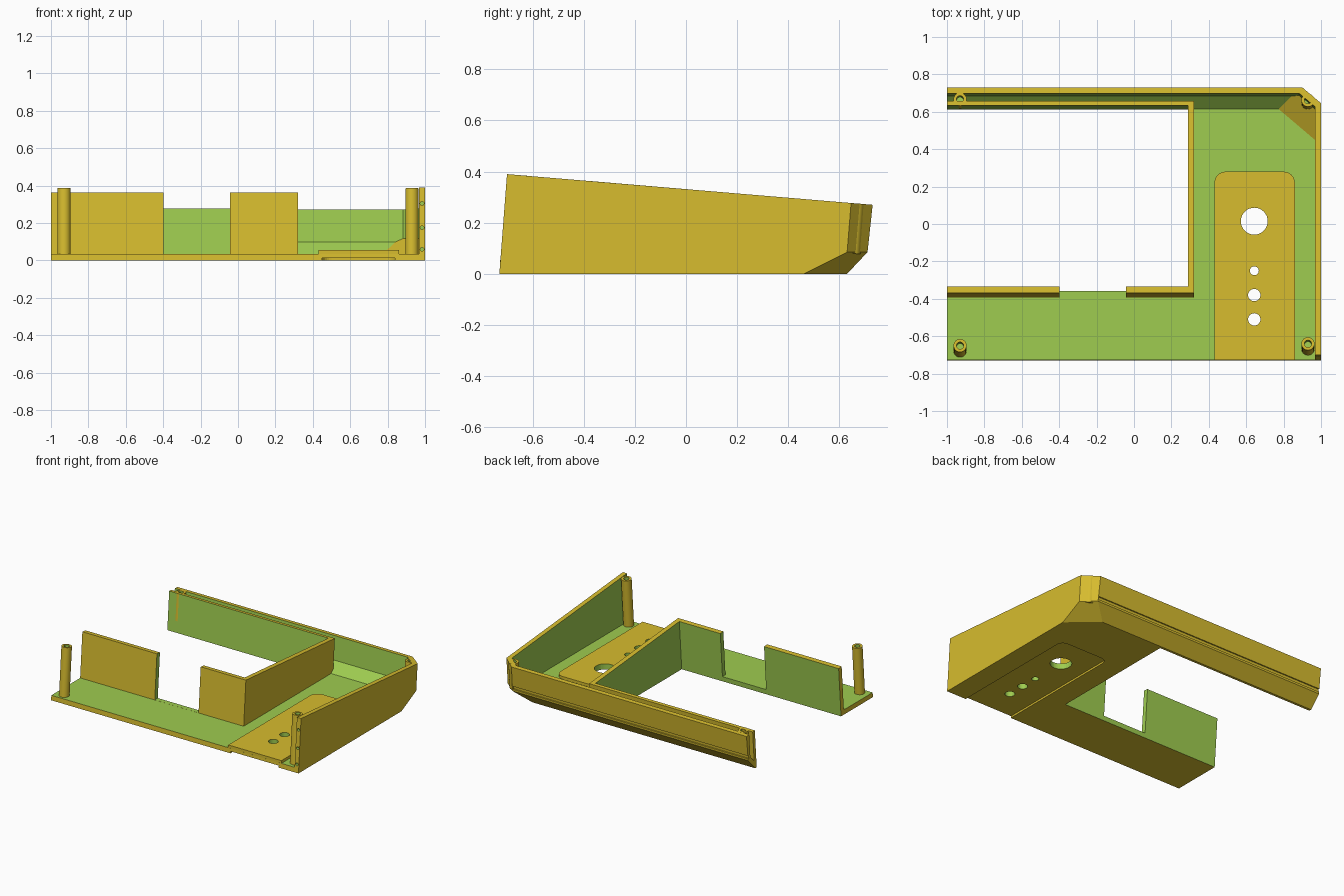
import bpy, bmesh, math
from mathutils import Vector

if "Cube" in bpy.data.objects:
    bpy.data.objects.remove(bpy.data.objects["Cube"])

LEAN = 0.077          # everything upright leans back by this much per unit height


def material(name, rgb):
    m = bpy.data.materials.new(name)
    m.diffuse_color = [(c / 255) ** 2.2 for c in rgb] + [1]
    m.use_nodes = True
    m.node_tree.nodes["Principled BSDF"].inputs["Base Color"].default_value = m.diffuse_color
    return m


MATS = [material("gold", (214, 187, 50)), material("green", (157, 203, 81))]
GOLD, GREEN = 0, 1


def finish(name, bm, mat=None):
    bmesh.ops.recalc_face_normals(bm, faces=bm.faces)
    if mat is not None:
        for f in bm.faces:
            f.material_index = mat
    me = bpy.data.meshes.new(name)
    bm.to_mesh(me)
    bm.free()
    for m in MATS:
        me.materials.append(m)
    ob = bpy.data.objects.new(name, me)
    bpy.context.collection.objects.link(ob)
    return ob


def prism(name, pts, a, b, mat, axis="x", planes=()):
    """Extrude a profile along x (points are y,z) or z (points are x,y), then trim it."""
    bm = bmesh.new()
    put = (lambda p, t: (t, p[0], p[1])) if axis == "x" else (lambda p, t: (p[0], p[1], t))
    lo = [bm.verts.new(put(p, a)) for p in pts]
    hi = [bm.verts.new(put(p, b)) for p in pts]
    bm.faces.new(lo)
    bm.faces.new(hi)
    for i in range(len(pts)):
        j = (i + 1) % len(pts)
        bm.faces.new((lo[i], lo[j], hi[j], hi[i]))
    for f in bm.faces:
        f.material_index = mat
    for co, no, cap in planes:
        bmesh.ops.recalc_face_normals(bm, faces=bm.faces)
        cut = bmesh.ops.bisect_plane(bm, geom=bm.verts[:] + bm.edges[:] + bm.faces[:],
                                     plane_co=co, plane_no=no, clear_outer=True)
        edges = [e for e in cut["geom_cut"] if isinstance(e, bmesh.types.BMEdge)]
        for f in bmesh.ops.edgeloop_fill(bm, edges=edges)["faces"]:
            f.material_index = cap
    return finish(name, bm)


def cylinder(name, base, top, r, mat, sides=32):
    bm = bmesh.new()
    base, top = Vector(base), Vector(top)
    d = top - base
    bmesh.ops.create_cone(bm, cap_ends=True, segments=sides, radius1=r, radius2=r, depth=d.length)
    bm.transform(d.to_track_quat("Z", "Y").to_matrix().to_4x4())
    bmesh.ops.translate(bm, verts=bm.verts, vec=(base + top) / 2)
    return finish(name, bm, mat)


def boolean(ob, cutters, op="DIFFERENCE", keep=False):
    for c in cutters:
        mod = ob.modifiers.new("cut", "BOOLEAN")
        mod.object, mod.operation, mod.solver = c, op, "EXACT"
    bpy.context.view_layer.update()
    dg = bpy.context.evaluated_depsgraph_get()
    me = bpy.data.meshes.new_from_object(ob.evaluated_get(dg))
    ob.modifiers.clear()
    ob.data = me
    if not keep:
        for c in cutters:
            bpy.data.objects.remove(c)


def plane(p, q, r):
    p, q, r = Vector(p), Vector(q), Vector(r)
    n = (q - p).cross(r - p).normalized()
    return p, n if n.x > 0 else -n


def top_z(y):         # sloping top plane
    return 0.39 - (y + 0.70) * 0.12 / 1.43


def leaning(y0, y1, z0=0.0, extra=0.0):
    """Leaning block profile from z0 up to the sloping top."""
    out = [(y0 + LEAN * z0, z0), (y1 + LEAN * z0, z0)]
    for y in (y1, y0):
        z = top_z(y + LEAN * 0.32) + extra
        out.append((y + LEAN * z, z))
    return out


def tab(x0, x1, y0, y1, r):
    """Rectangle with its two back corners rounded."""
    pts = [(x0, y0), (x1, y0)]
    for cx, a0 in ((x1 - r, 0), (x0 + r, 90)):
        for i in range(7):
            a = math.radians(a0 + 15 * i)
            pts.append((cx + r * math.cos(a), y1 - r + r * math.sin(a)))
    return pts


# Case: outer block trimmed at the back right corner, then hollowed
co1, n1 = plane((1, .63, .085), (.906, .71, .085), (1, .645, .27))
co2, n2 = plane((1, .46, 0), (.80, .63, 0), (1, .63, .085))
case = prism("case_shell", [(-.73, 0), (.63, 0), (.71, .085), (.73, .27), (-.70, .39)],
             -1, 1, GOLD, planes=[(co1, n1, GOLD), (co2, n2, GOLD)])
cavity = prism("cavity", [(-1, .035), (.615, .035), (.685, .10), (.716, .5), (-1, .5)],
               -1.1, .967, GREEN,
               planes=[(co1 - n1 * .035, n1, GREEN), (Vector((.967, .45, .035)), n2, GOLD)])
boolean(case, [cavity])

# Raised pad with a matching recess underneath
pad = prism("pad", tab(.43, .86, -.727, .28, .06), .015, .055, GOLD, "z")
boolean(case, [pad], "UNION")
cutters = [prism("recess", tab(.45, .84, -.8, .26, .05), -.05, .014, GOLD, "z")]

# Round holes through the pad
for y, r in ((.015, .072), (-.25, .024), (-.38, .033), (-.51, .033)):
    cutters.append(cylinder("hole", (.643, y, -.1), (.643, y, .2), r, GREEN))

# Screw holes in the front edge of the side wall
for z in (.06, .175, .305):
    cutters.append(cylinder("screw_hole", (.984, -.8, z), (.984, -.64, z), .01, GREEN, 16))

# Groove along the outside of the back wall
cutters.append(prism("groove", [(.703, .10), (.8, .10), (.8, .122), (.705, .122)],
                     -1.1, .90, GOLD))
boolean(case, cutters)

# Rim wall around the large opening
rim = prism("rim_wall", leaning(-.397, .637, .03), -1, .322, GOLD)
opening = prism("opening", leaning(-.362, .612, -.1, .2), -1.1, .288, GREEN)
notch = prism("notch", [(-.45, .0355), (-.28, .0355), (-.28, .6), (-.45, .6)],
              -.397, -.043, GREEN)
boolean(case, [opening], keep=True)
boolean(rim, [opening, notch])

# Leaning screw posts with blind holes
for name, x, y, z0 in (("front_left_post", -.93, -.65, .03), ("front_right_post", .93, -.64, .03),
                       ("back_left_post", -.93, .667, .08), ("back_right_post", .93, .662, .08)):
    zt = top_z(y)
    at = lambda z: (x, y - LEAN * (zt - z), z)
    post = cylinder(name, at(z0), at(zt), .035, GOLD)
    boolean(post, [cylinder("bore", at(zt - .1), at(zt + .05), .019, GREEN, 24)])
    bpy.context.view_layer.objects.active = post
    post.select_set(True)
    bpy.ops.object.shade_smooth_by_angle(angle=math.radians(30))
    post.select_set(False)
